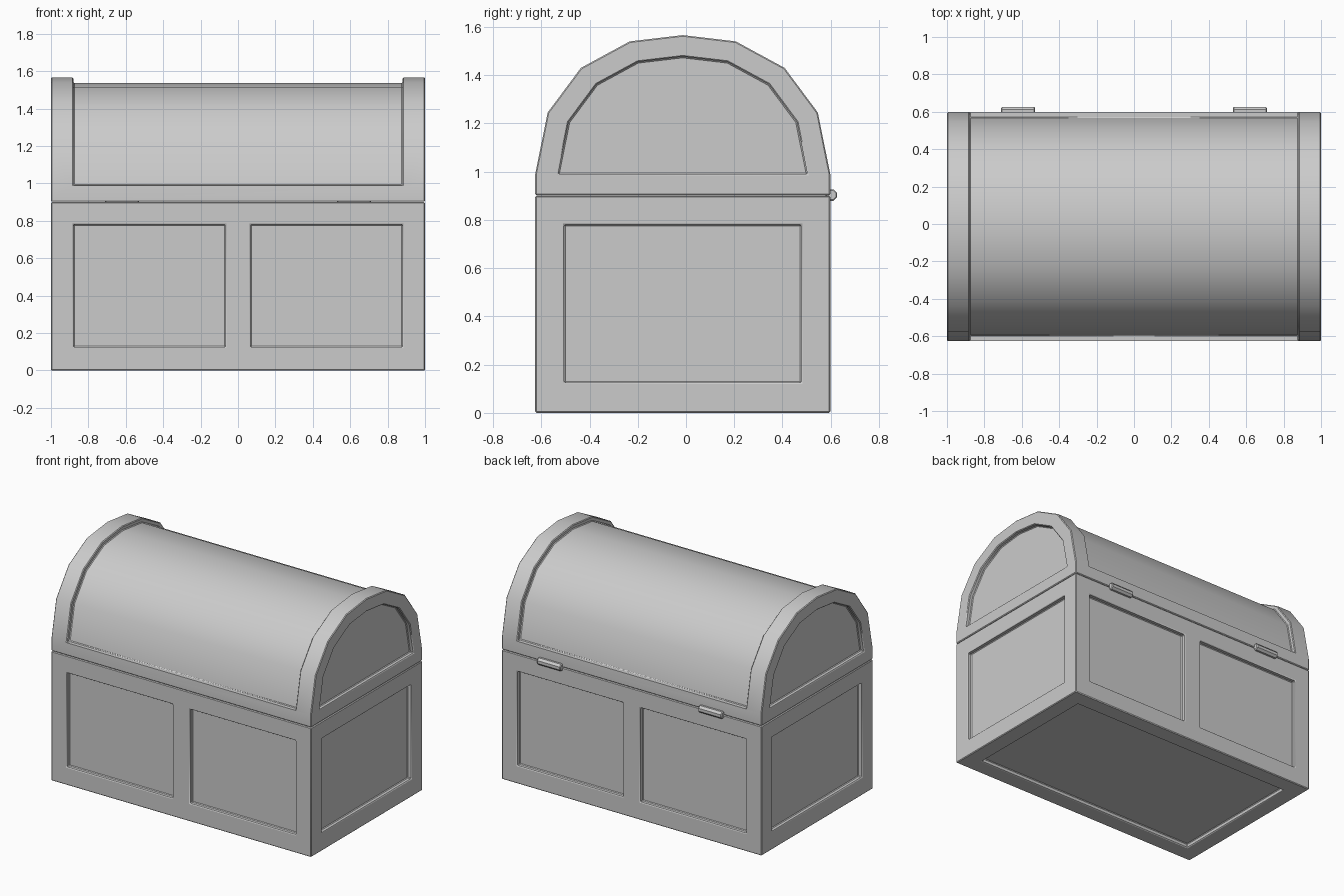
import bpy, bmesh, math

if "Cube" in bpy.data.objects:
    bpy.data.objects.remove(bpy.data.objects["Cube"])

CY = -0.0135          # middle of the chest in y
HALF = 0.6115         # half depth
BASE = 0.99           # height where the lid arch springs
W = 0.88              # inner edge of the end frames
D = 0.03              # panel recess depth


def link(name, bm):
    bmesh.ops.recalc_face_normals(bm, faces=bm.faces[:])
    me = bpy.data.meshes.new(name)
    bm.to_mesh(me)
    bm.free()
    ob = bpy.data.objects.new(name, me)
    bpy.context.collection.objects.link(ob)
    return ob


def prism(name, pts, x0, x1):
    """Extrude a y-z profile along x."""
    bm = bmesh.new()
    face = bm.faces.new([bm.verts.new((x0, y, z)) for y, z in pts])
    res = bmesh.ops.extrude_face_region(bm, geom=[face])
    verts = [g for g in res["geom"] if isinstance(g, bmesh.types.BMVert)]
    bmesh.ops.translate(bm, verts=verts, vec=(x1 - x0, 0, 0))
    return link(name, bm)


def box(name, x0, x1, y0, y1, z0, z1):
    return prism(name, [(y0, z0), (y1, z0), (y1, z1), (y0, z1)], x0, x1)


def finish(ob, cutters):
    """Cut the recesses, soften the edges, shade smooth by angle."""
    bpy.ops.object.select_all(action='DESELECT')
    bpy.context.view_layer.objects.active = ob
    ob.select_set(True)
    for c in cutters:
        m = ob.modifiers.new("cut", 'BOOLEAN')
        m.operation, m.solver, m.object = 'DIFFERENCE', 'EXACT', c
        bpy.ops.object.modifier_apply(modifier=m.name)
        bpy.data.objects.remove(c)
    b = ob.modifiers.new("soft_edges", 'BEVEL')
    b.width, b.segments, b.limit_method, b.angle_limit = 0.005, 1, 'ANGLE', math.radians(50)
    bpy.ops.object.modifier_apply(modifier=b.name)
    bpy.ops.object.shade_smooth_by_angle(angle=math.radians(35))


def arch(s):
    """Eight-sided lid arch scaled about its springing line."""
    half = [(HALF, 0), (0.56, 0.255), (0.4225, 0.44), (0.22, 0.55)]
    pts = [(-y, z) for y, z in half] + [(0, 0.576)] + half[::-1]
    return [(CY + y * s, BASE + z * s) for y, z in pts]


y0, y1 = CY - HALF, CY + HALF
py0, py1 = CY - 0.4915, CY + 0.4915

# body with recessed panels on every side and underneath
body = box("chest_body", -1, 1, y0, y1, 0, 0.9)
cuts = [box("cut", -W, W, py0, py1, -0.1, D)]
for s in (-1, 1):
    xa, xb = sorted((s * 0.067, s * W))
    cuts.append(box("cut", xa, xb, y0 - 0.1, y0 + D, 0.125, 0.78))
    cuts.append(box("cut", xa, xb, y1 - D, y1 + 0.1, 0.125, 0.78))
    xa, xb = sorted((s * (1 - D), s * 1.1))
    cuts.append(box("cut", xa, xb, py0, py1, 0.125, 0.78))
finish(body, cuts)

# domed lid: barrel sunk between the end arches, arched panels on the ends
lid = prism("domed_lid", [(y0, 0.902)] + arch(1) + [(y1, 0.902)], -1, 1)
cuts = [prism("cut", arch(1.2) + arch(0.95)[::-1], -W, W)]
for s in (-1, 1):
    xa, xb = sorted((s * (1 - D), s * 1.1))
    cuts.append(prism("cut", arch(0.845), xa, xb))
finish(lid, cuts)

# hinge barrels on the back
for side, s in (("left", -1), ("right", 1)):
    ring = [(0.602 + 0.026 * math.cos(a), 0.903 + 0.026 * math.sin(a))
            for a in (math.radians(22.5 + 45 * i) for i in range(8))]
    hinge = prism(side + "_hinge", ring, s * 0.62 - 0.09, s * 0.62 + 0.09)
    finish(hinge, [])
